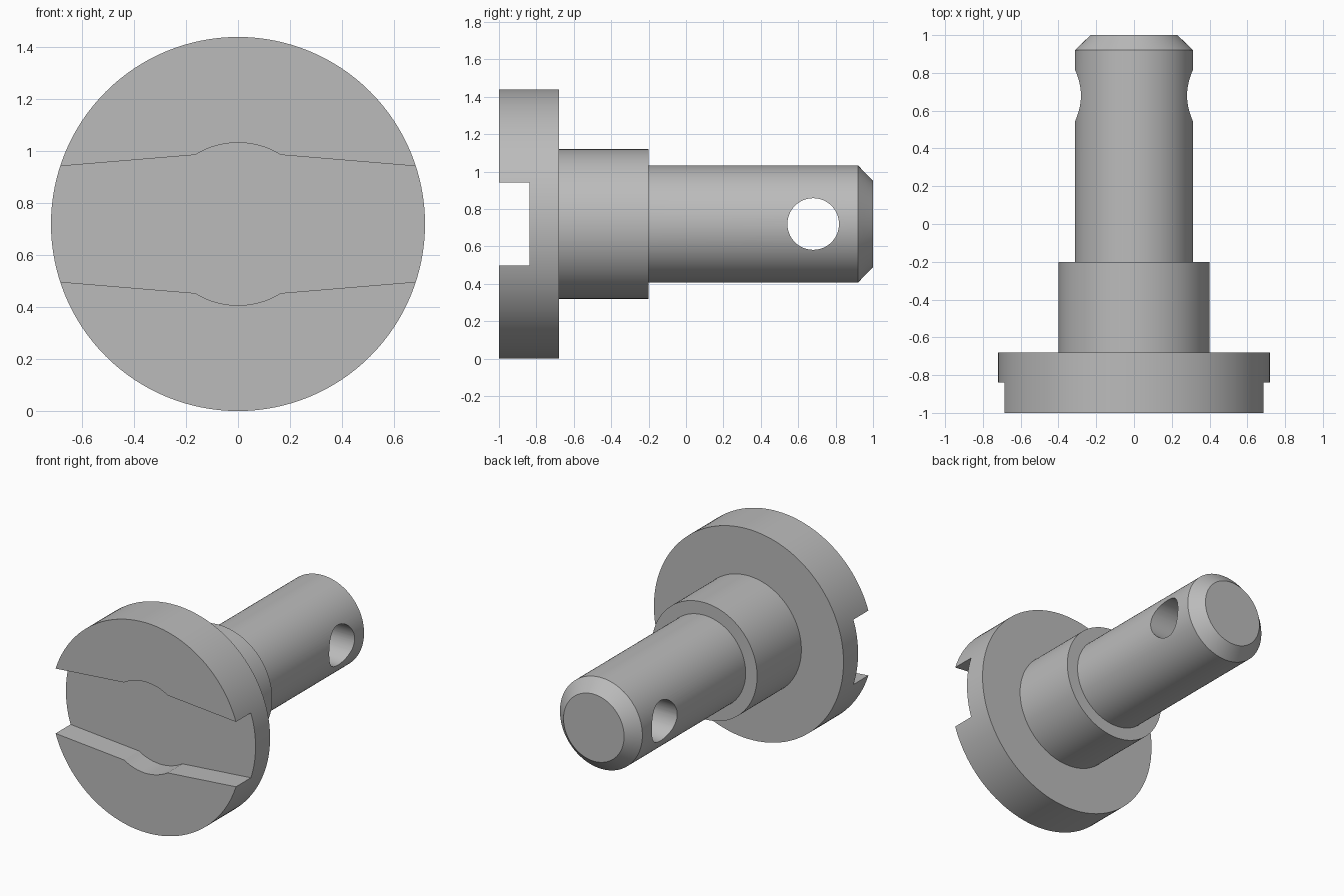
import bpy, bmesh, math
from mathutils import Vector, Matrix

if "Cube" in bpy.data.objects:
    bpy.data.objects.remove(bpy.data.objects["Cube"], do_unlink=True)

AXIS_Z = 0.72
SHANK_R = 0.313

steel = bpy.data.materials.new("plain grey steel")
steel.use_nodes = True
grey = (0.5, 0.5, 0.5, 1)
steel.diffuse_color = grey
steel.node_tree.nodes["Principled BSDF"].inputs["Base Color"].default_value = grey


def make_object(name, bm):
    bmesh.ops.recalc_face_normals(bm, faces=bm.faces)
    mesh = bpy.data.meshes.new(name)
    bm.to_mesh(mesh)
    bm.free()
    mesh.materials.append(steel)
    obj = bpy.data.objects.new(name, mesh)
    bpy.context.collection.objects.link(obj)
    return obj


def lathe(name, profile, steps=128):
    """Spin (radius, y) points around the pin axis."""
    bm = bmesh.new()
    verts = [bm.verts.new((r, y, AXIS_Z)) for r, y in profile]
    edges = [bm.edges.new(pair) for pair in zip(verts, verts[1:])]
    bmesh.ops.spin(bm, geom=verts + edges, cent=(0, 0, AXIS_Z), axis=(0, 1, 0),
                   angle=math.tau, steps=steps)
    bmesh.ops.remove_doubles(bm, verts=bm.verts, dist=1e-5)
    # Flat end caps
    bmesh.ops.holes_fill(bm, edges=[e for e in bm.edges if e.is_boundary], sides=0)
    return make_object(name, bm)


def cut(target, cutter):
    cutter.hide_render = True
    mod = target.modifiers.new(cutter.name, "BOOLEAN")
    mod.operation = "DIFFERENCE"
    mod.solver = "EXACT"
    mod.object = cutter
    bpy.context.view_layer.objects.active = target
    bpy.ops.object.modifier_apply(modifier=mod.name)
    bpy.data.objects.remove(cutter, do_unlink=True)


# Head, collar, shank and chamfered tip in one turned profile
pin = lathe("stepped_pin", [
    (0.72, -1), (0.72, -0.68), (0.4, -0.68), (0.4, -0.2),
    (SHANK_R, -0.2), (SHANK_R, 0.92), (0.23, 1)])

# Driver slot: tapered sides with a round bulge in the middle
bulge = math.atan2(0.266, 0.165)
arc = [bulge + (math.pi - 2 * bulge) * i / 16 for i in range(17)]
upper = [(0.8, 0.213)] + [(SHANK_R * math.cos(a), SHANK_R * math.sin(a)) for a in arc]
upper.append((-0.8, 0.213))
outline = upper + [(-x, -z) for x, z in upper]
bm = bmesh.new()
face = bm.faces.new([bm.verts.new((x, -1.1, AXIS_Z + z)) for x, z in outline])
grown = bmesh.ops.extrude_face_region(bm, geom=[face])["geom"]
bmesh.ops.translate(bm, vec=Vector((0, 0.262, 0)),
                    verts=[v for v in grown if isinstance(v, bmesh.types.BMVert)])
cut(pin, make_object("slot_cutter", bm))

# Cross hole near the tip
bm = bmesh.new()
bmesh.ops.create_cone(
    bm, cap_ends=True, segments=64, radius1=0.138, radius2=0.138, depth=1,
    matrix=Matrix.Translation((0, 0.68, AXIS_Z)) @ Matrix.Rotation(math.pi / 2, 4, "Y"))
cut(pin, make_object("hole_cutter", bm))

# Smooth the turned surfaces, keep machined edges sharp
bpy.ops.object.select_all(action="DESELECT")
pin.select_set(True)
bpy.context.view_layer.objects.active = pin
bpy.ops.object.shade_smooth_by_angle(angle=math.radians(20))
